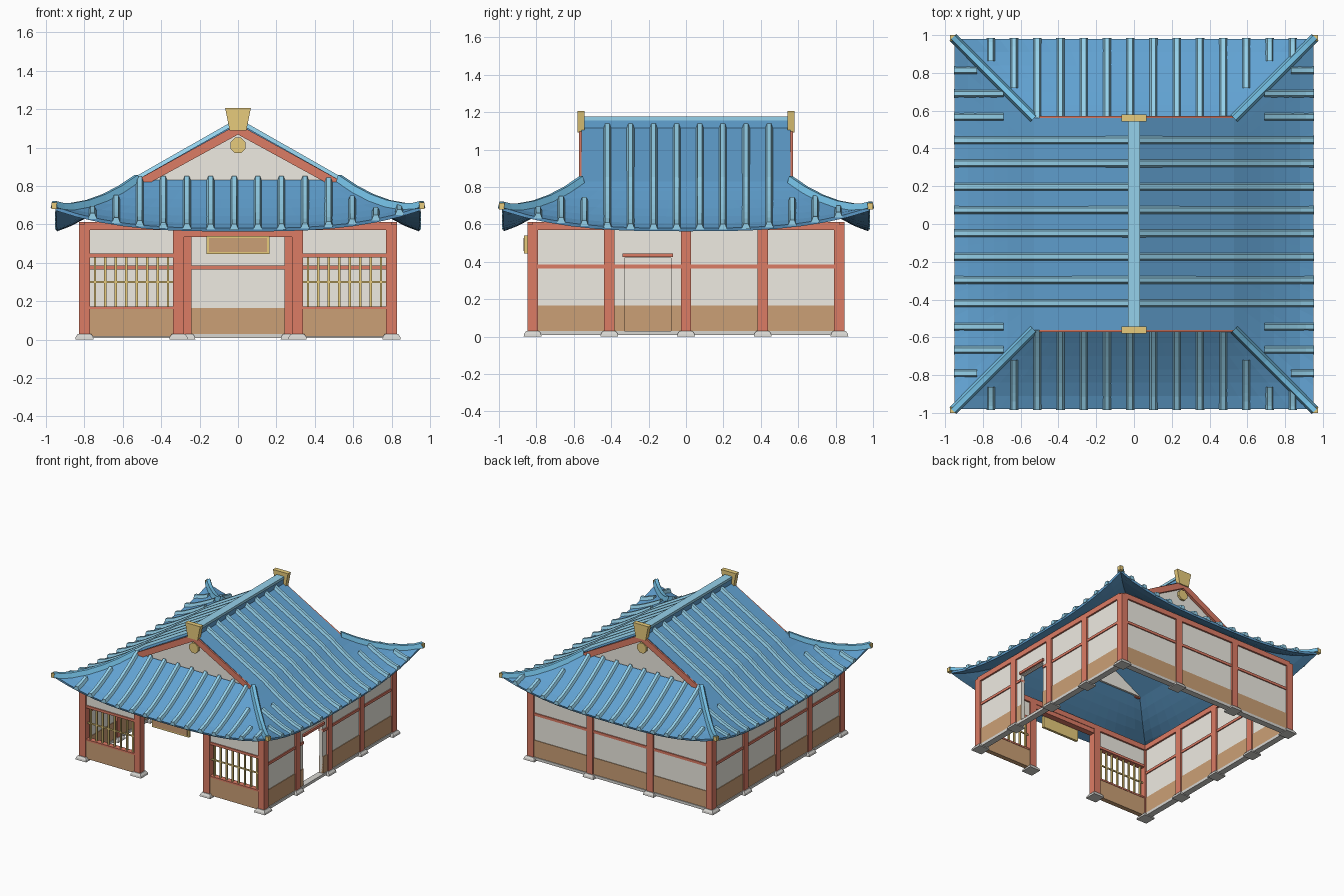
import bpy, bmesh, math
from mathutils import Vector

if "Cube" in bpy.data.objects:
    bpy.data.objects.remove(bpy.data.objects["Cube"])

COLORS = dict(red=(.72, .2, .13), cream=(.86, .83, .76), brown=(.6, .35, .18), gold=(.8, .6, .2),
              stone=(.68, .67, .64), roof=(.12, .36, .64), rib=(.3, .64, .83), hip=(.18, .54, .8))
MATS = {}
for key, c in COLORS.items():
    MATS[key] = bpy.data.materials.new(key)
    MATS[key].diffuse_color = (*c, 1)


def finish(name, bm, mat, recalc=True):
    if recalc:
        bmesh.ops.recalc_face_normals(bm, faces=bm.faces)
    me = bpy.data.meshes.new(name)
    bm.to_mesh(me)
    bm.free()
    me.materials.append(MATS[mat])
    ob = bpy.data.objects.new(name, me)
    bpy.context.collection.objects.link(ob)
    return ob


def loft(bm, sections):
    """Join equal-sized point loops into a closed tube."""
    rings = [[bm.verts.new(p) for p in s] for s in sections]
    n = len(rings[0])
    for a, b in zip(rings, rings[1:]):
        for i in range(n):
            bm.faces.new((a[i], a[(i + 1) % n], b[(i + 1) % n], b[i]))
    bm.faces.new(rings[0][::-1])
    bm.faces.new(rings[-1])


def boxes(name, mat, items):
    """Each item is (x0, x1, y0, y1, z0, z1)."""
    bm = bmesh.new()
    for x0, x1, y0, y1, z0, z1 in items:
        loft(bm, [[(x0, y0, z), (x1, y0, z), (x1, y1, z), (x0, y1, z)] for z in (z0, z1)])
    return finish(name, bm, mat)


def prisms(name, mat, profile, spans):
    """Extrude an xz profile along y for every (y0, y1) span."""
    bm = bmesh.new()
    for y0, y1 in spans:
        loft(bm, [[(x, y, z) for x, z in profile] for y in (y0, y1)])
    return finish(name, bm, mat)


def sweep(bm, path, side, w, h):
    """Tile-like strip with a trapezoid section along a path."""
    side = Vector(side).normalized()
    up = Vector((0, 0, 1))
    shape = [(-w / 2, -.008), (w / 2, -.008), (w * .25, h), (-w * .25, h)]
    loft(bm, [[Vector(p) + side * a + up * b for a, b in shape] for p in path])


WX, WY = .80, .82          # wall centre lines
HX, HY, R = .53, .56, .42  # upper roof half sizes and skirt reach
SIGNS = (-1, 1)


def skirt_z(s, t):
    return .58 + .25 * max(0, 1 - t) ** 1.25 + .11 * abs(s) ** 3 * t * t


# posts and their stone bases
spots = [(x, y) for x in (-WX, WX) for y in (-WY, -.41, 0, .41, WY)]
spots += [(x, -WY) for x in (-.31, .31)] + [(x, WY) for x in (-.27, .27)]
boxes("posts", "red", [(x - .028, x + .028, y - .028, y + .028, .025, .6) for x, y in spots])
bm = bmesh.new()
for x, y in spots:
    loft(bm, [[(x + a * r, y + b * r, z) for a, b in ((-1, -1), (1, -1), (1, 1), (-1, 1))]
              for z, r in ((0, .048), (.015, .045), (.03, .034))])
finish("post_bases", bm, "stone")


# wall strips around the sides and back, with a gap for the side door
def strips(h, z0, z1, door=True, top=.42):
    out = [(-WX - h, -WX + h, -WY, WY, z0, z1), (-WX, WX, WY - h, WY + h, z0, z1)]
    x0, x1 = WX - h, WX + h
    if door and z0 < top:
        out += [(x0, x1, -WY, -.33, z0, z1), (x0, x1, -.08, WY, z0, z1)]
        if z1 > top:
            out.append((x0, x1, -.33, -.08, top, z1))
    else:
        out.append((x0, x1, -WY, WY, z0, z1))
    return out


bays = [(-WX, -.31), (.31, WX)]
boxes("sills", "stone", strips(.025, .008, .03, False))
boxes("plaster_walls", "cream", strips(.014, .03, .59)
      + [(a, b, -WY - .014, -WY + .014, .44, .59) for a, b in bays])
boxes("wainscot", "brown", strips(.019, .03, .165)
      + [(a, b, -WY - .019, -WY + .019, .015, .165) for a, b in bays])
boxes("middle_rails", "red", strips(.022, .365, .386))
boxes("top_beams", "red", strips(.028, .57, .612, False) + [(-WX, WX, -WY - .028, -WY + .028, .57, .612)])
boxes("gate_lintel", "red", [(-.29, .29, -WY - .024, -WY + .024, .535, .575)])
boxes("side_door_lintel", "red", [(WX - .025, WX + .028, -.34, -.07, .425, .445)])

# front windows with lattice
boxes("window_rails", "red", [(a, b, -WY - .022, -WY + .022, z0, z1)
                              for a, b in bays for z0, z1 in ((.16, .173), (.427, .447))])
lattice = []
for a, b in bays:
    lattice += [(a, b, -WY - .005, -WY + .005, .295, .305)]
    for i in range(1, 9):
        x = a + (b - a) * i / 9
        lattice.append((x - .006, x + .006, -WY - .007, -WY + .007, .165, .435))
boxes("window_lattice", "gold", lattice)

# name board without lettering
boxes("board_frame", "gold", [(-.165, .165, -.865, -.845, .445, .54)])
boxes("board_panel", "brown", [(-.152, .152, -.868, -.85, .457, .528)])

# roof shell: upper slopes and four flared skirts
NS, NT = 16, 6
bm = bmesh.new()


def grid(fn, nt):
    v = [[bm.verts.new(fn(-1 + 2 * i / NS, j / nt)) for i in range(NS + 1)] for j in range(nt + 1)]
    for j in range(nt):
        for i in range(NS):
            f = bm.faces.new((v[j][i], v[j][i + 1], v[j + 1][i + 1], v[j + 1][i]))
            f.normal_update()
            if f.normal.z < 0:
                f.normal_flip()


for k in SIGNS:
    grid(lambda s, t: (k * HX * t, s * HY, 1.13 - .3 * t), 1)
    grid(lambda s, t: (k * (HX + R * t), s * (HY + R * t), skirt_z(s, t)), NT)
    grid(lambda s, t: (s * (HX + R * t), k * (HY + R * t), skirt_z(s, t)), NT)
bmesh.ops.remove_doubles(bm, verts=bm.verts, dist=1e-4)
roof = finish("roof", bm, "roof", recalc=False)
mod = roof.modifiers.new("thickness", "SOLIDIFY")
mod.thickness = .018
mod.offset = -1


# tile ribs
def start(a):
    return 0 if a < .53 else .38 if a < .7 else .72


bm = bmesh.new()
for i in range(14):
    y = .012 + .1235 * (i - 6.5)
    x = -.02 + .123 * (i - 6)
    t0 = start(abs(y))
    ts = [t0 + (1.01 - t0) * j / 6 for j in range(7)]
    for k in SIGNS:
        path = [(k * (HX + R * t), y, skirt_z(y / (HY + R * t), t)) for t in ts]
        if t0 == 0:
            path.insert(0, (k * .02, y, 1.12))
        sweep(bm, path, (0, 1, 0), .046, .022)
    t0 = max(start(abs(x)), (abs(x) - HX) / R + .03)
    ts = [t0 + (1.01 - t0) * j / 6 for j in range(7)]
    for k in SIGNS:
        sweep(bm, [(x, k * (HY + R * t), skirt_z(x / (HX + R * t), t)) for t in ts], (1, 0, 0), .046, .022)
finish("tile_ribs", bm, "rib")

# corner hips with gilded ends
bm = bmesh.new()
tips = []
for kx in SIGNS:
    for ky in SIGNS:
        path = [(kx * (HX + R * t), ky * (HY + R * t), skirt_z(1, t)) for t in (0, .2, .4, .6, .8, .92, 1.02)]
        sweep(bm, path, (kx, -ky, 0), .05, .028)
        x, y = kx * .958, ky * .985
        tips.append((x - .015, x + .015, y - .015, y + .015, .68, .715))
finish("corner_hips", bm, "hip")
boxes("hip_ends", "gold", tips)

# ridge
boxes("ridge_body", "roof", [(-.026, .026, -.555, .555, 1.09, 1.158)])
boxes("ridge_cap", "rib", [(-.033, .033, -.555, .555, 1.155, 1.176)])

# gables: plaster, rake boards, gilded ornaments
prisms("gable_walls", "cream", [(-.51, .815), (.51, .815), (0, 1.105)], [(-.55, -.535), (.535, .55)])
rake = [(0, 1.122), (.52, .835), (.535, .82), (.515, .808), (.475, .808), (0, 1.068),
        (-.475, .808), (-.515, .808), (-.535, .82), (-.52, .835)]
prisms("rake_boards", "red", rake, [(-.572, -.545), (.545, .572)])
prisms("ridge_ends", "gold", [(-.044, 1.09), (.044, 1.09), (.067, 1.207), (-.067, 1.207)],
       [(-.58, -.543), (.543, .58)])
disc = [(.043 * math.cos(math.pi * (i + .5) / 4), 1.012 + .043 * math.sin(math.pi * (i + .5) / 4)) for i in range(8)]
prisms("gable_bosses", "gold", disc, [(-.568, -.545), (.545, .568)])

for m in bpy.data.materials:
    if m.users and not m.is_grease_pencil:
        m.use_nodes = True
        m.node_tree.nodes["Principled BSDF"].inputs["Base Color"].default_value = m.diffuse_color
